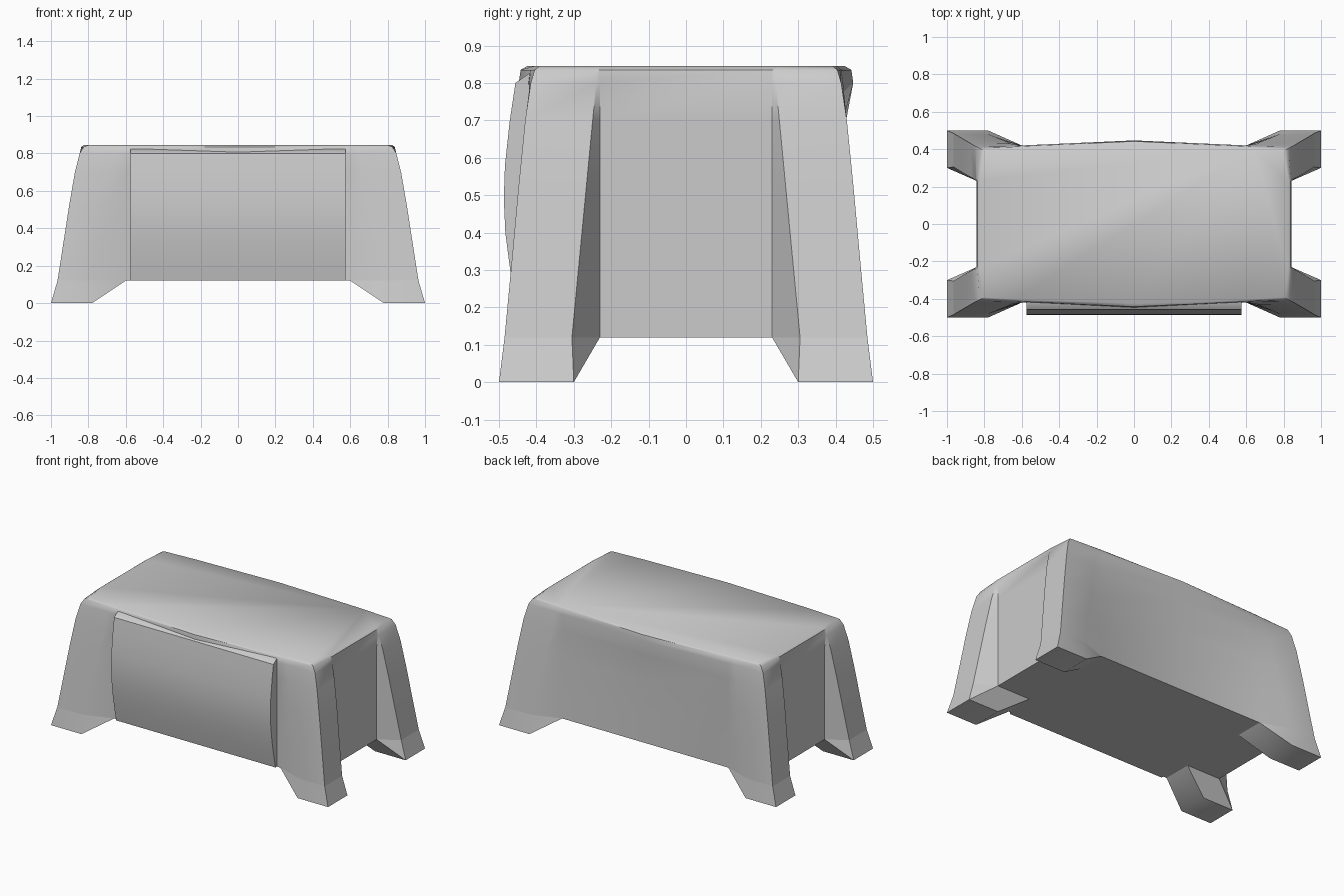
import bpy, bmesh

if "Cube" in bpy.data.objects:
    bpy.data.objects.remove(bpy.data.objects["Cube"])

# z, wall y at centre, wall y at leg seam, flared corner x, corner y, side wall x
LEVELS = [
    (0.12, 0.42, 0.42, 0.965, 0.485, 0.84),
    (0.30, 0.42, 0.42, 0.937, 0.468, 0.84),
    (0.52, 0.42, 0.42, 0.903, 0.448, 0.84),
    (0.70, 0.428, 0.42, 0.872, 0.430, 0.84),
    (0.80, 0.447, 0.42, 0.847, 0.415, 0.842),
    (0.835, 0.442, 0.415, 0.825, 0.405, 0.838),
    (0.845, 0.425, 0.405, 0.80, 0.392, 0.825),
]


def quarter(z, ya, yb, cx, cy, wx):
    """Outline of one quarter, from the side wall centre to the back wall centre."""
    flare = max(0.0, min(1.0, (0.80 - z) / 0.68))
    ex = cx if cx > wx else wx
    return [(wx, 0.23), (ex, 0.23 + 0.065 * flare + 0.01), (cx, cy),
            (0.62 + 0.14 * flare + 0.02, yb + (cy - yb) * 0.95 if cy > yb else yb - 0.003),
            (0.60, yb)]


def ring(level):
    z, ya = level[0], level[1]
    q = quarter(*level)
    pts = q + [(0, ya)] + [(-x, y) for x, y in reversed(q)]
    pts += [(-x, -y) for x, y in pts]
    return [(x, y, z) for x, y in pts]


def finish(name, bm, angle=0.7):
    bmesh.ops.recalc_face_normals(bm, faces=bm.faces)
    me = bpy.data.meshes.new(name)
    bm.to_mesh(me)
    bm.free()
    ob = bpy.data.objects.new(name, me)
    bpy.context.collection.objects.link(ob)
    bpy.ops.object.select_all(action='DESELECT')
    ob.select_set(True)
    bpy.context.view_layer.objects.active = ob
    bpy.ops.object.shade_smooth_by_angle(angle=angle)
    return ob


def loft(bm, rings):
    n = len(rings[0])
    for a, b in zip(rings, rings[1:]):
        for i in range(n):
            j = (i + 1) % n
            bm.faces.new((a[i], a[j], b[j], b[i]))


# Body with flared corners, and the feet growing from its underside
bm = bmesh.new()
rings = [[bm.verts.new(p) for p in ring(l)] for l in LEVELS]
loft(bm, rings)
bm.faces.new(rings[-1])
finish("body", bm)

# Underside
bm = bmesh.new()
inner = [(0.84, 0.23), (0.60, 0.23), (0.60, 0.42)]
pts = inner + [(-x, y) for x, y in reversed(inner)]
pts += [(-x, -y) for x, y in pts]
bm.faces.new([bm.verts.new((x, y, 0.12)) for x, y in pts])
finish("underside", bm)

# Four feet
for sx in (1, -1):
    for sy in (1, -1):
        bm = bmesh.new()
        top = quarter(*LEVELS[0]) + [(0.60, 0.23)]
        low = [(1, 0.30), (1, 0.30), (1, 0.50), (0.78, 0.50), (0.78, 0.50), (0.78, 0.30)]
        t = [bm.verts.new((x * sx, y * sy, 0.12)) for x, y in top]
        b = [bm.verts.new((x * sx, y * sy, 0)) for x, y in low]
        loft(bm, [t, b])
        bm.faces.new(b)
        bmesh.ops.remove_doubles(bm, verts=bm.verts, dist=1e-4)
        finish("foot", bm)

# Bulging front panel
PROFILE = [(-0.40, 0.12), (-0.435, 0.12), (-0.452, 0.20), (-0.470, 0.30), (-0.483, 0.40),
           (-0.487, 0.49), (-0.484, 0.58), (-0.471, 0.70), (-0.456, 0.80), (-0.42, 0.825),
           (-0.40, 0.825)]
bm = bmesh.new()
ends = [[bm.verts.new((x, y, z)) for y, z in PROFILE] for x in (-0.575, 0.575)]
loft(bm, ends)
for e in ends:
    bm.faces.new(e)
finish("front_panel", bm)
